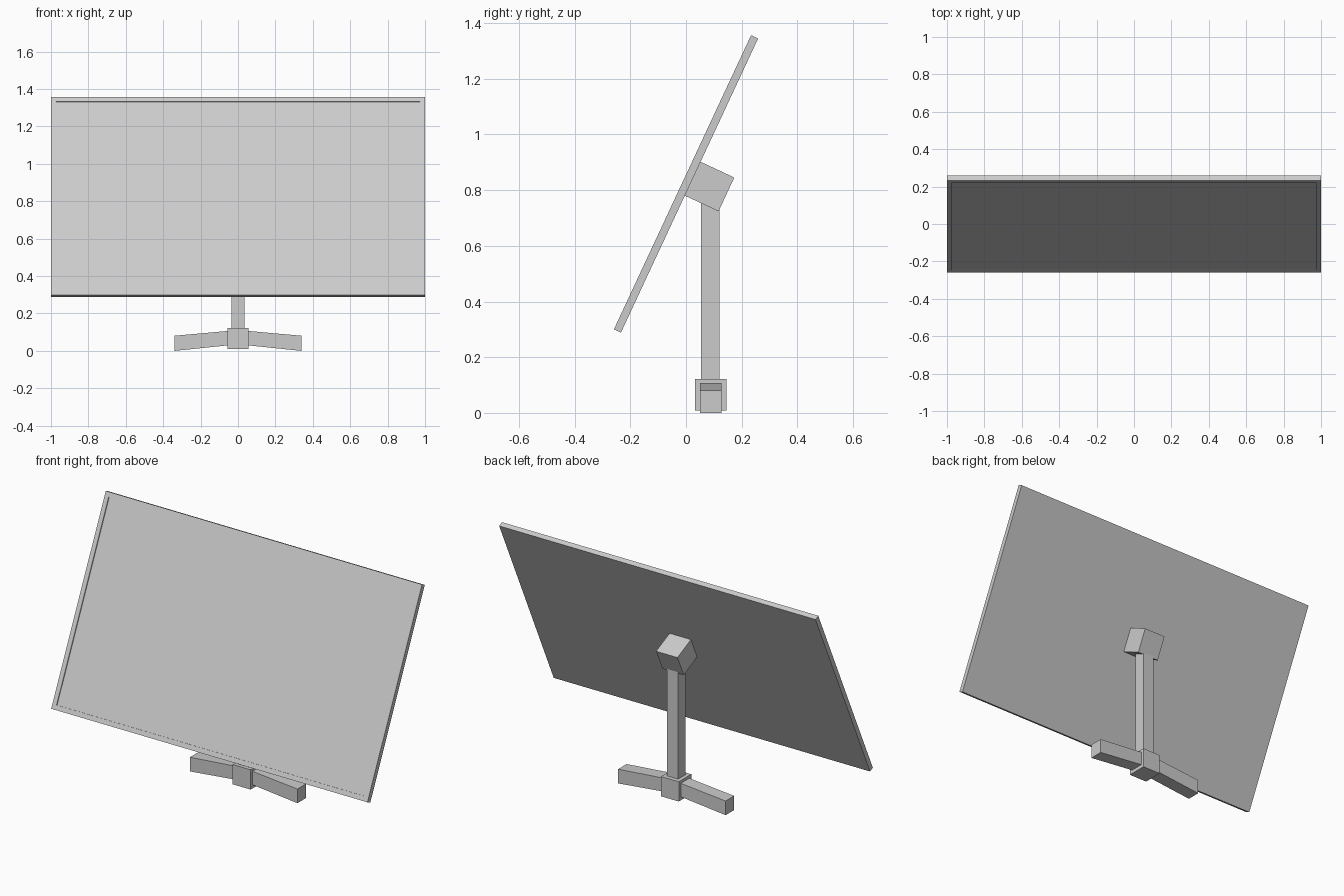
import bpy, bmesh
from math import radians
from mathutils import Vector, Matrix

if "Cube" in bpy.data.objects:
    bpy.data.objects.remove(bpy.data.objects["Cube"])

TILT = radians(-25)          # screen leans back about x


def finish(bm, name, loc=(0, 0, 0), tilt=0.0):
    bmesh.ops.recalc_face_normals(bm, faces=bm.faces[:])
    mesh = bpy.data.meshes.new(name)
    bm.to_mesh(mesh)
    bm.free()
    obj = bpy.data.objects.new(name, mesh)
    obj.location = loc
    obj.rotation_euler.x = tilt
    bpy.context.collection.objects.link(obj)
    return obj


def box_bm(size):
    bm = bmesh.new()
    bmesh.ops.create_cube(bm, size=1, matrix=Matrix.Diagonal((*size, 1)))
    return bm


# Screen panel with a shallow recessed display inside a thin bezel
bm = box_bm((2.0, 0.028, 1.166))
bm.normal_update()
front = min(bm.faces, key=lambda f: f.calc_center_median().y)
bmesh.ops.inset_region(bm, faces=[front], thickness=0.037)
bmesh.ops.inset_region(bm, faces=[front], thickness=0.0, depth=-0.006)
finish(bm, "screen_panel", (0, 0, 0.8225), TILT)

# Tilt mount on the back of the panel
finish(box_bm((0.135, 0.134, 0.134)), "tilt_mount", (0, 0.0845, 0.813), TILT)

# Upright post and base hub
finish(box_bm((0.07, 0.068, 0.68)), "post", (0, 0.087, 0.44))
finish(box_bm((0.113, 0.113, 0.113)), "base_hub", (0, 0.0895, 0.0655))

# Sloping foot, mirrored to the other side
bm = bmesh.new()
profile = [(0.05, 0.03), (0.34, 0.0), (0.34, 0.081), (0.05, 0.107)]
face = bm.faces.new([bm.verts.new((x, 0.051, z)) for x, z in profile])
side = bmesh.ops.extrude_face_region(bm, geom=[face])
bmesh.ops.translate(bm, vec=Vector((0, 0.077, 0)),
                    verts=[g for g in side["geom"] if isinstance(g, bmesh.types.BMVert)])
feet = finish(bm, "feet")
mirror = feet.modifiers.new("mirror", 'MIRROR')
mirror.use_mirror_merge = False
